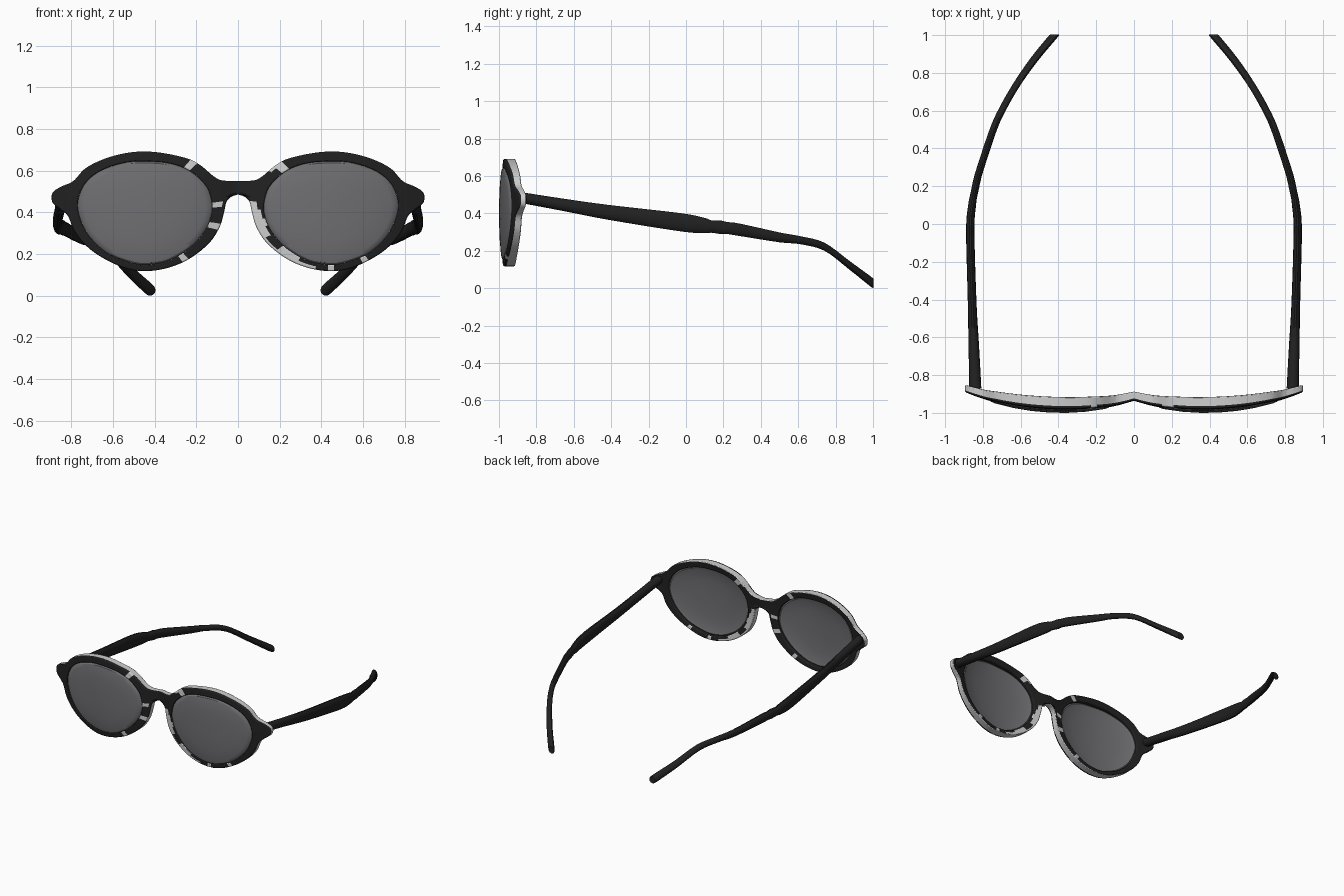
import bpy, bmesh, math
from mathutils import Vector

if "Cube" in bpy.data.objects:
    bpy.data.objects.remove(bpy.data.objects["Cube"])


def material(name, r, g, b, rough=0.5):
    m = bpy.data.materials.new(name)
    m.use_nodes = True
    m.diffuse_color = (r, g, b, 1)
    node = m.node_tree.nodes["Principled BSDF"]
    node.inputs["Base Color"].default_value = (r, g, b, 1)
    node.inputs["Roughness"].default_value = rough
    return m


BLACK = material("black acetate", 0.015, 0.015, 0.015)
LIGHT = material("pale grey", 0.62, 0.62, 0.62)
TINT = material("lens grey", 0.16, 0.157, 0.168)


def spline(points, steps, closed=False):
    """Catmull-Rom samples through points of any dimension."""
    pts = [Vector(p) for p in points]
    n = len(pts)
    if closed:
        get = lambda i: pts[i % n]
    else:
        get = lambda i: pts[max(0, min(n - 1, i))]
    out = []
    for i in range(n if closed else n - 1):
        a, b, c, d = (get(i + k) for k in (-1, 0, 1, 2))
        for s in range(steps):
            t = s / steps
            out.append(b + (c - a) * (t / 2)
                       + (a * 2 - b * 5 + c * 4 - d) * (t * t / 2)
                       + (b * 3 - a - c * 3 + d) * (t ** 3 / 2))
    if not closed:
        out.append(pts[-1])
    return out


def finish(name, bm, mats):
    bmesh.ops.remove_doubles(bm, verts=bm.verts, dist=1e-5)
    bmesh.ops.recalc_face_normals(bm, faces=bm.faces)
    mesh = bpy.data.meshes.new(name)
    bm.to_mesh(mesh)
    bm.free()
    for m in mats:
        mesh.materials.append(m)
    ob = bpy.data.objects.new(name, mesh)
    bpy.context.collection.objects.link(ob)
    bpy.ops.object.select_all(action="DESELECT")
    ob.select_set(True)
    bpy.context.view_layer.objects.active = ob
    bpy.ops.object.shade_smooth_by_angle(angle=math.radians(32))
    return ob


# Wrapped front surface shared by frame and lenses
def front_y(x, z):
    return -0.994 + 0.39 * (abs(x) - 0.38) ** 2 + 0.2 * (z - 0.4) ** 2


def thickness(x):
    return 0.062 - 0.1 * (abs(x) - 0.4) ** 2


CENTRE = Vector((0.45, 0.4))

# Half outline of the frame, from the bridge top round to the bridge underside
OUTLINE = [(0, .55), (.077, .553), (.12, .575), (.18, .625), (.25, .66),
           (.39, .688), (.51, .688), (.63, .66), (.73, .612), (.79, .55),
           (.85, .522), (.89, .493), (.89, .447), (.85, .412), (.815, .38),
           (.78, .3), (.707, .22), (.6, .155), (.49, .12), (.37, .125),
           (.25, .167), (.145, .245), (.09, .325), (.067, .4), (.056, .447),
           (.034, .473), (0, .485)]
OPENING = [(.125, .44), (.15, .52), (.22, .59), (.31, .63), (.42, .643),
           (.54, .638), (.66, .598), (.735, .535), (.768, .45), (.757, .37),
           (.71, .28), (.62, .2), (.5, .155), (.42, .15), (.33, .17),
           (.23, .23), (.16, .31), (.13, .38)]

outer = spline(OUTLINE, 8)
for p in outer:
    p.x = max(p.x, 0)
outer += [outer[-1].lerp(outer[0], k / 4) for k in (1, 2, 3)]
opening = spline(OPENING, 6, closed=True)


def angle(p):
    return math.atan2(p[1] - CENTRE.y, p[0] - CENTRE.x) % math.tau


polar = sorted((angle(p), (p - CENTRE).length) for p in opening)
polar = ([(polar[-1][0] - math.tau, polar[-1][1])] + polar
         + [(polar[0][0] + math.tau, polar[0][1])])


def opening_point(a):
    for (a0, r0), (a1, r1) in zip(polar, polar[1:]):
        if a0 <= a <= a1:
            r = r0 + (r1 - r0) * (a - a0) / (a1 - a0)
            return CENTRE + Vector((math.cos(a), math.sin(a))) * r


# Pale patches per side: start and end angle, inner and outer share of the rim
PATCHES = {
    1: [(134, 142, 0, 1), (142, 146, .7, 1), (172, 178, .5, 1),
        (178, 200, .35, 1), (186, 192, 0, .4), (200, 215, .75, 1),
        (215, 234, 0, 1), (234, 254, .5, 1), (267, 273, 0, 1),
        (301, 308, 0, 1)],
    -1: [(131, 138, 0, 1), (172, 176, 0, .8), (188, 193, 0, 1),
         (226, 232, 0, 1)],
}

# Rim section: share from opening to outer edge, share of the depth
SECTION = [(0, 0), (.25, 0), (.5, 0), (.75, 0), (1, 0), (1, .22),
           (1, 1), (.75, 1), (.5, 1), (.25, 1), (0, 1)]

# Frame front with bridge
bm = bmesh.new()
for side in (1, -1):
    columns = []
    for p in outer:
        q = opening_point(angle(p))
        col = []
        for t, d in SECTION:
            w = q.lerp(p, t)
            y = front_y(w.x, w.y) + d * thickness(w.x)
            col.append(bm.verts.new((side * w.x, y, w.y)))
        columns.append(col)
    count = len(SECTION)
    for i, col in enumerate(columns):
        nxt = columns[(i + 1) % len(columns)]
        for j in range(count):
            k = (j + 1) % count
            quad = [col[j], nxt[j], nxt[k], col[k]]
            if all(abs(v.co.x) < 1e-5 for v in quad):
                continue
            face = bm.faces.new(quad)
            (t0, d0), (t1, d1) = SECTION[j], SECTION[k]
            share = (t0 + t1) / 2
            c = face.calc_center_median()
            a = math.degrees(angle((abs(c.x), c.z)))
            wall = t0 == t1 == 1
            patch = any(lo < a < hi and near <= share <= far
                        for lo, hi, near, far in PATCHES[side])
            if (wall and d1 == 1) or (patch and t0 + t1 > 0):
                face.material_index = 1
frame = finish("frame_front", bm, [BLACK, LIGHT])
bevel = frame.modifiers.new("soft_edges", "BEVEL")
bevel.width = 0.006
bevel.segments = 2
bevel.limit_method = "ANGLE"
bevel.angle_limit = math.radians(50)
bevel.use_clamp_overlap = False

# Lenses: domed discs, section given as scale and depth
LENS = [(0, -.006), (.3, -.006), (.6, -.006), (.9, -.005), (.97, -.002),
        (1, .006), (1, .036), (.97, .042), (.9, .038), (.6, .036),
        (.3, .036), (0, .036)]
for side, label in ((1, "left"), (-1, "right")):
    bm = bmesh.new()
    rings = []
    for s, d in LENS:
        ring = []
        for p in opening:
            w = CENTRE.lerp(p, s)
            ring.append(bm.verts.new((side * w.x, front_y(w.x, w.y) + d, w.y)))
        rings.append(ring)
    n = len(opening)
    for r0, r1 in zip(rings, rings[1:]):
        for i in range(n):
            k = (i + 1) % n
            bm.faces.new((r0[i], r0[k], r1[k], r1[i]))
    finish(label + "_lens", bm, [TINT])

# Temple arms: x, y, z, half width, half height along the length
ARM = [(.84, -.872, .483, .032, .03), (.848, -.65, .445, .028, .034),
       (.857, -.41, .405, .023, .041), (.867, -.03, .353, .022, .05),
       (.857, .1, .335, .021, .042), (.852, .135, .33, .02, .034),
       (.84, .19, .325, .02, .037), (.834, .22, .322, .02, .033),
       (.815, .29, .312, .02, .034), (.745, .5, .272, .02, .027),
       (.695, .61, .257, .021, .022), (.62, .74, .222, .022, .022),
       (.525, .875, .122, .025, .024), (.43, .99, .034, .027, .028),
       (.423, 1, .028, .022, .023)]
SIDES = 14
for side, label in ((1, "left"), (-1, "right")):
    bm = bmesh.new()
    rings = []
    for x, y, z, w, h in spline(ARM, 4):
        ring = []
        for i in range(SIDES):
            a = math.tau * i / SIDES
            ring.append(bm.verts.new((side * (x + w * math.cos(a)), y,
                                      z + h * math.sin(a))))
        rings.append(ring)
    for r0, r1 in zip(rings, rings[1:]):
        for i in range(SIDES):
            k = (i + 1) % SIDES
            bm.faces.new((r0[i], r0[k], r1[k], r1[i]))
    bm.faces.new(rings[0])
    bm.faces.new(rings[-1])
    finish(label + "_temple", bm, [BLACK])
